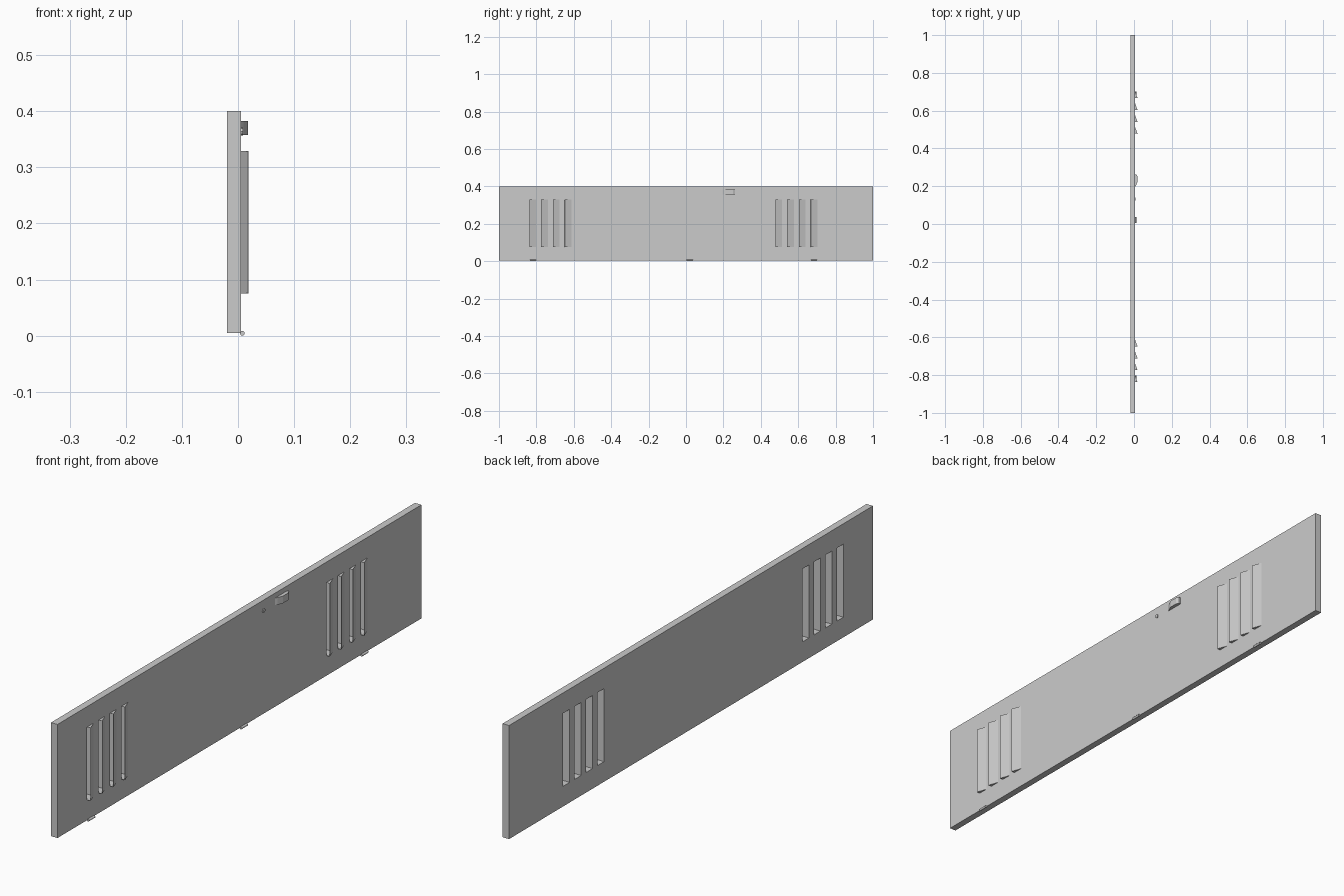
import bpy, bmesh, math

if "Cube" in bpy.data.objects:
    bpy.data.objects.remove(bpy.data.objects["Cube"])

XB, XF, XT = -0.0193, 0.0055, 0.0187      # panel back, panel front, louver lip
Z0, Z1 = 0.075, 0.329                     # louver bottom and top
SLOT = 0.036                              # louver width
LOUVERS = [s + i * 0.063 for s in (-0.837, 0.478) for i in range(4)]


def finish(bm, name):
    me = bpy.data.meshes.new(name)
    bm.to_mesh(me)
    bm.free()
    ob = bpy.data.objects.new(name, me)
    bpy.context.collection.objects.link(ob)
    return ob


def add_prism(bm, profile, z0, z1):
    """Extrude a counter-clockwise (x, y) profile from z0 to z1."""
    lo = [bm.verts.new((x, y, z0)) for x, y in profile]
    hi = [bm.verts.new((x, y, z1)) for x, y in profile]
    n = len(profile)
    bm.faces.new(lo[::-1])
    bm.faces.new(hi)
    for i in range(n):
        j = (i + 1) % n
        bm.faces.new((lo[i], lo[j], hi[j], hi[i]))


def add_box(bm, x0, x1, y0, y1, z0, z1):
    add_prism(bm, [(x0, y0), (x1, y0), (x1, y1), (x0, y1)], z0, z1)


def cylinder(name, radius, depth, loc, rot, sides):
    bpy.ops.mesh.primitive_cylinder_add(vertices=sides, radius=radius, depth=depth,
                                        location=loc, rotation=rot)
    ob = bpy.context.object
    ob.name = name
    bpy.ops.object.shade_smooth_by_angle(angle=math.radians(40))
    return ob


# Door panel with slots cut through
bm = bmesh.new()
add_box(bm, XB, XF, -1, 1, 0.005, 0.4)
panel = finish(bm, "door_panel")

bm = bmesh.new()
for y in LOUVERS:
    add_box(bm, XB - 0.02, XF + 0.02, y, y + SLOT, Z0, Z1)
cutter = finish(bm, "slot_cutter")
cutter.hide_render = True
mod = panel.modifiers.new("slots", "BOOLEAN")
mod.object = cutter
mod.operation = "DIFFERENCE"
mod.solver = "EXACT"
bpy.context.view_layer.objects.active = panel
bpy.ops.object.modifier_apply(modifier=mod.name)
bpy.data.objects.remove(cutter)

# Louver hoods: slanted sheet with triangular ends, open on the -y side
for k, y in enumerate(LOUVERS):
    bm = bmesh.new()
    (a0, b0, c0), (a1, b1, c1) = [
        [bm.verts.new(p) for p in ((XT, y, z), (XF, y + SLOT, z), (XF, y, z))]
        for z in (Z0, Z1)]
    bm.faces.new((a0, b0, b1, a1))
    bm.faces.new((a0, c0, b0))
    bm.faces.new((a1, b1, c1))
    hood = finish(bm, f"louver_hood_{k + 1}")
    sol = hood.modifiers.new("sheet", "SOLIDIFY")
    sol.thickness = 0.001
    sol.offset = -1

# Latch handle: sloped finger grip with a raised block
bm = bmesh.new()
add_prism(bm, [(XF - 0.001, 0.195), (0.010, 0.203), (0.0178, 0.222), (0.0178, 0.252),
               (0.013, 0.262), (XF - 0.001, 0.262)], 0.358, 0.383)
finish(bm, "latch_handle")

# Small lock stud beside the handle
cylinder("lock_stud", 0.007, 0.004, (XF + 0.001, 0.132, 0.364), (0, math.pi / 2, 0), 8)

# Hinge knuckles along the bottom edge
for k, y in enumerate((-0.818, 0.021, 0.684)):
    cylinder(f"hinge_{k + 1}", 0.0042, 0.034, (0.0078, y, 0.0042), (math.pi / 2, 0, 0), 12)
